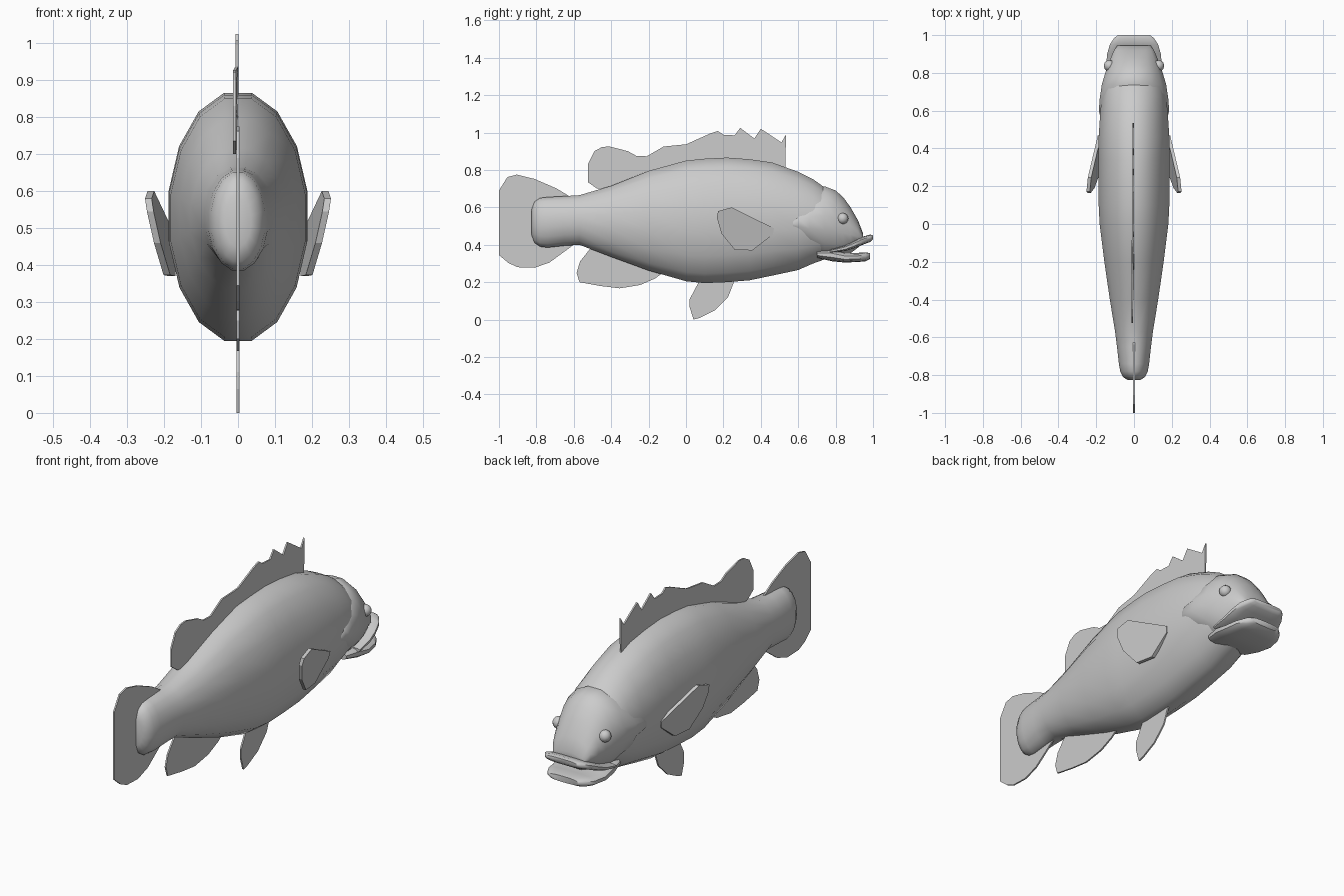
import bpy, bmesh
from math import sin, cos, pi, radians, copysign


def finish(bm, name, smooth):
    bmesh.ops.recalc_face_normals(bm, faces=bm.faces)
    me = bpy.data.meshes.new(name)
    bm.to_mesh(me)
    bm.free()
    ob = bpy.data.objects.new(name, me)
    bpy.context.collection.objects.link(ob)
    if smooth:
        bpy.ops.object.select_all(action='DESELECT')
        ob.select_set(True)
        bpy.context.view_layer.objects.active = ob
        bpy.ops.object.shade_smooth_by_angle(angle=radians(smooth))
    return ob


def loft(name, rows, power=1.0, n=16, smooth=50):
    """Skin rings given as (y, z_low, z_high, half_width)."""
    bm = bmesh.new()
    rings = []
    for y, lo, hi, w in rows:
        ring = []
        for i in range(n):
            a = (i + 0.5) * 2 * pi / n
            s, c = sin(a), cos(a)
            s = copysign(abs(s) ** power, s) / cos(pi / n) ** power
            c = copysign(abs(c) ** power, c) / cos(pi / n) ** power
            ring.append(bm.verts.new((w * s, y, (lo + hi) / 2 + (hi - lo) / 2 * c)))
        rings.append(ring)
    for a, b in zip(rings, rings[1:]):
        for i in range(n):
            j = (i + 1) % n
            bm.faces.new((a[i], a[j], b[j], b[i]))
    bm.faces.new(rings[0])
    bm.faces.new(rings[-1])
    return finish(bm, name, smooth)


def fin(name, outline, thick=0.008, x_of=lambda y, z: 0.0):
    """Thin plate from a (y, z) outline; x_of tilts or bends it."""
    bm = bmesh.new()
    a, b = [[bm.verts.new((x_of(y, z) + s * thick / 2, y, z)) for y, z in outline]
            for s in (-1, 1)]
    bm.faces.new(a)
    bm.faces.new(b[::-1])
    for i in range(len(a)):
        j = (i + 1) % len(a)
        bm.faces.new((a[i], a[j], b[j], b[i]))
    return finish(bm, name, 0)


# Body
loft("body", [
    (-.825, .45, .59, .035), (-.81, .41, .63, .058), (-.78, .39, .65, .073),
    (-.74, .385, .655, .08), (-.65, .395, .66, .09), (-.57, .40, .665, .10),
    (-.40, .335, .715, .128), (-.20, .262, .795, .157), (0, .205, .85, .182),
    (.10, .195, .86, .187), (.22, .20, .866, .188), (.34, .21, .857, .188),
    (.46, .235, .84, .187), (.60, .265, .79, .178), (.68, .30, .75, .168),
    (.75, .325, .70, .155), (.80, .35, .65, .13)])

# Head with raised gill covers
loft("head", [
    (.565, .46, .56, .178), (.60, .42, .62, .186), (.66, .36, .675, .182),
    (.74, .325, .713, .17), (.80, .325, .69, .152), (.84, .335, .655, .138),
    (.88, .355, .60, .123), (.92, .385, .53, .106), (.945, .41, .465, .088)])

# Mouth
loft("upper_lip", [
    (.77, .355, .375, .148), (.85, .365, .398, .147), (.90, .38, .422, .142),
    (.95, .402, .445, .128), (.985, .415, .455, .105), (1.0, .43, .45, .085)], power=.6)
loft("lower_jaw", [
    (.70, .33, .37, .12), (.78, .312, .375, .14), (.85, .305, .357, .142),
    (.92, .308, .357, .13), (.96, .312, .36, .108), (.985, .325, .355, .08)], power=.65)

# Vertical fins along the centre line
fin("tail_fin", [
    (-1, .69), (-.955, .762), (-.905, .775), (-.81, .752), (-.69, .70), (-.60, .645),
    (-.60, .40), (-.73, .305), (-.81, .277), (-.90, .28), (-.95, .303), (-1, .345)])
fin("back_fin", [
    (-.525, .83), (-.49, .90), (-.45, .922), (-.41, .926), (-.31, .90), (-.265, .875),
    (-.21, .873), (-.12, .925), (0, .937), (.13, .995), (.17, 1.008), (.20, .988),
    (.26, .985), (.29, 1.025), (.365, .968), (.40, 1.02), (.51, .947), (.535, .99),
    (.53, .78), (.20, .80), (-.10, .77), (-.30, .70), (-.475, .70), (-.525, .735)],
    x_of=lambda y, z: -.01 if y < -.11 else -.003)
fin("rear_belly_fin", [
    (-.585, .25), (-.57, .20), (-.46, .18), (-.355, .167), (-.245, .185), (-.165, .22),
    (-.11, .26), (-.20, .35), (-.48, .42), (-.567, .31)])
fin("front_belly_fin", [
    (.02, .065), (.04, 0), (.07, .008), (.155, .05), (.225, .12), (.26, .21),
    (.20, .25), (.10, .25), (.065, .195), (.02, .11)])

# Paired side fins and eyes
for side, s in (("left", -1), ("right", 1)):
    fin(side + "_side_fin", [
        (.165, .545), (.172, .58), (.245, .60), (.47, .488), (.465, .455),
        (.355, .37), (.26, .373), (.19, .46)], .018,
        lambda y, z: s * (.182 + .146 * (.47 - y) + .18 * (z - .485)))
    bm = bmesh.new()
    bmesh.ops.create_uvsphere(bm, u_segments=12, v_segments=8, radius=.03)
    eye = finish(bm, side + "_eye", 60)
    eye.location = (s * .13, .838, .54)
